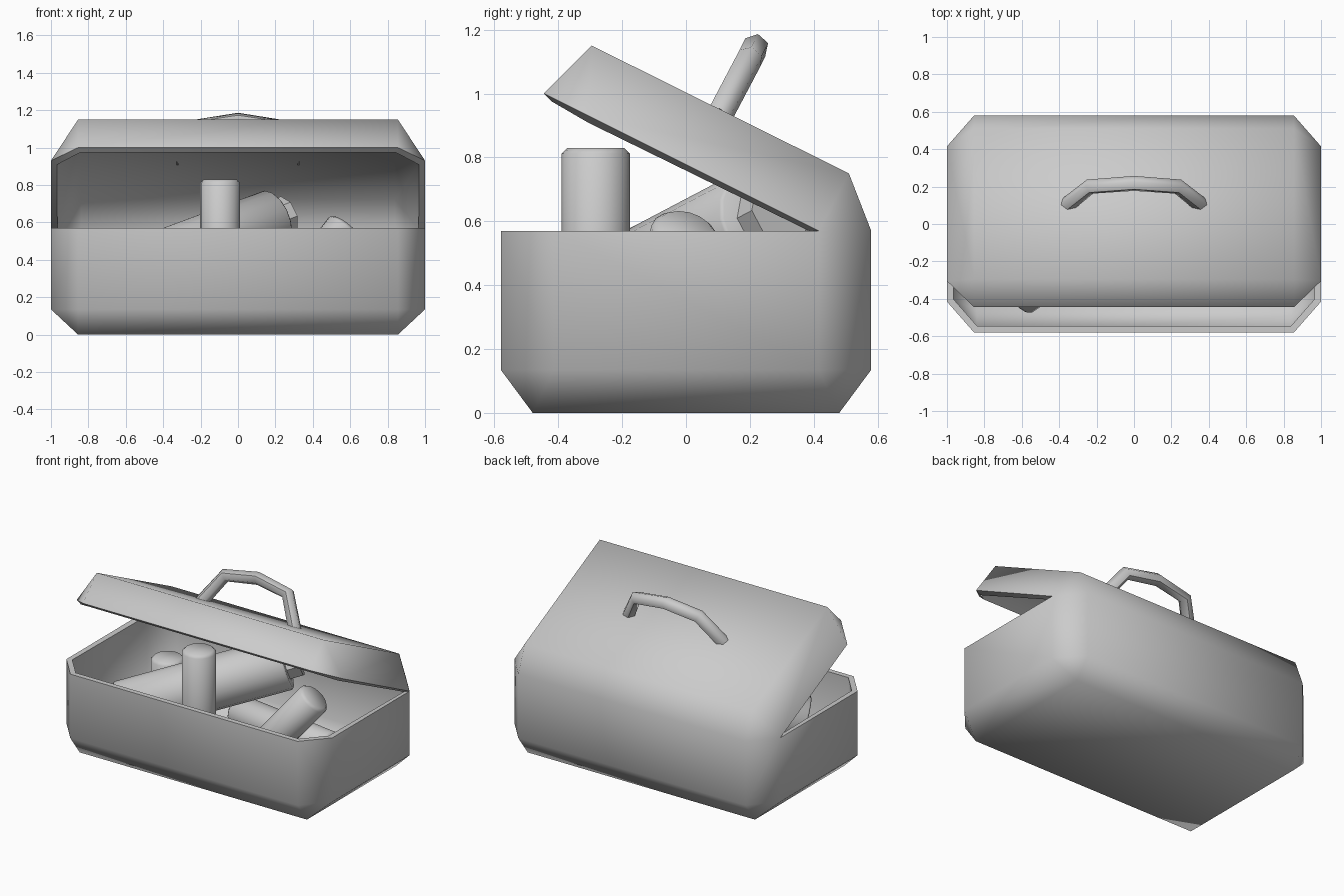
import bpy, bmesh, math
from mathutils import Vector

old = bpy.data.objects.get("Cube")
if old:
    bpy.data.objects.remove(old, do_unlink=True)

grey = bpy.data.materials.new("plain_grey")
grey.use_nodes = True
COLOUR = (0.6, 0.6, 0.6, 1)
grey.diffuse_color = COLOUR
grey.node_tree.nodes["Principled BSDF"].inputs["Base Color"].default_value = COLOUR


def finish(obj, angle):
    """Give the object its material and smooth shading."""
    obj.data.materials.clear()
    obj.data.materials.append(grey)
    bpy.ops.object.select_all(action="DESELECT")
    bpy.context.view_layer.objects.active = obj
    obj.select_set(True)
    bpy.ops.object.shade_smooth_by_angle(angle=math.radians(angle))


def new_object(name, bm):
    mesh = bpy.data.meshes.new(name)
    bm.to_mesh(mesh)
    bm.free()
    obj = bpy.data.objects.new(name, mesh)
    bpy.context.collection.objects.link(obj)
    return obj


def open_hull(bm, half_points, is_opening):
    """Hull of points mirrored in x, with the opening faces removed."""
    verts = [bm.verts.new((s * x, y, z)) for x, y, z in half_points for s in (1, -1)]
    hull = bmesh.ops.convex_hull(bm, input=verts)
    faces = [g for g in hull["geom"] if isinstance(g, bmesh.types.BMFace)]
    for f in faces:
        f.normal_update()
    bmesh.ops.delete(bm, geom=[f for f in faces if is_opening(f.normal)], context="FACES")


# Case: chamfered tub and tilted lid joined along the back
X, CX, Y, CY, RIM, CH = 1.0, 0.855, 0.58, 0.415, 0.57, 0.135
tub = [(CX, s * 0.48, 0) for s in (1, -1)]
for z in (CH, RIM):
    for s in (1, -1):
        tub += [(CX, s * Y, z), (X, s * CY, z)]
lid = [(CX, Y, RIM), (X, CY, RIM), (X, -0.305, 0.93), (CX, -0.445, 1.0),
       (CX, -0.295, 1.15), (CX, 0.51, 0.75)]
bm = bmesh.new()
open_hull(bm, tub, lambda n: n.z > 0.9)
open_hull(bm, lid, lambda n: n.z < -0.3)
bmesh.ops.remove_doubles(bm, verts=bm.verts, dist=0.001)
bmesh.ops.dissolve_limit(bm, angle_limit=math.radians(3), verts=bm.verts, edges=bm.edges)
bmesh.ops.recalc_face_normals(bm, faces=bm.faces)
if max(bm.faces, key=lambda f: -f.calc_center_median().z).normal.z > 0:
    bmesh.ops.reverse_faces(bm, faces=bm.faces)
case = new_object("case", bm)
wall = case.modifiers.new("wall", "SOLIDIFY")
wall.thickness = 0.035
wall.offset = -1
wall.use_even_offset = True
bpy.context.view_layer.objects.active = case
bpy.ops.object.modifier_apply(modifier="wall")
finish(case, 75)

# Carrying handle on the lid
path = [(-0.355, 0.105, 0.93), (-0.235, 0.2, 1.11), (0, 0.217, 1.145),
        (0.235, 0.2, 1.11), (0.355, 0.105, 0.93)]
curve = bpy.data.curves.new("handle", "CURVE")
curve.dimensions = "3D"
curve.bevel_depth = 0.042
curve.bevel_resolution = 1
curve.use_fill_caps = True
spline = curve.splines.new("POLY")
spline.points.add(len(path) - 1)
for point, co in zip(spline.points, path):
    point.co = (*co, 1)
handle = bpy.data.objects.new("handle", curve)
bpy.context.collection.objects.link(handle)
bpy.ops.object.select_all(action="DESELECT")
bpy.context.view_layer.objects.active = handle
handle.select_set(True)
bpy.ops.object.convert(target="MESH")
finish(bpy.context.object, 60)


def rod(name, start, end, radius, sides=16, bevel=0.018):
    """Cylinder between two points with softened end rims."""
    start, end = Vector(start), Vector(end)
    axis = end - start
    bm = bmesh.new()
    bmesh.ops.create_cone(bm, cap_ends=True, segments=sides, radius1=radius,
                          radius2=radius, depth=axis.length)
    if bevel:
        rims = [e for e in bm.edges if abs(e.verts[0].co.z - e.verts[1].co.z) < 0.001]
        bmesh.ops.bevel(bm, geom=rims, offset=bevel, segments=1, affect="EDGES")
    obj = new_object(name, bm)
    obj.location = (start + end) / 2
    obj.rotation_euler = axis.to_track_quat("Z", "Y").to_euler()
    finish(obj, 50 if bevel else 30)


# Contents of the case
rod("upright_can", (-0.095, -0.283, 0.04), (-0.095, -0.283, 0.83), 0.107)
rod("short_can", (-0.57, 0.06, 0.04), (-0.57, 0.06, 0.52), 0.105)
rod("bottle_body", (-0.65, -0.34, 0.3), (0.19, 0.25, 0.61), 0.17, bevel=0.01)
rod("bottle_cap", (0.18, 0.243, 0.606), (0.255, 0.296, 0.634), 0.11, sides=8, bevel=0)
rod("leaning_can", (0.25, -0.12, 0.16), (0.58, 0.0, 0.575), 0.107)
rod("lying_can", (-0.22, 0.31, 0.15), (0.57, 0.19, 0.15), 0.107)
